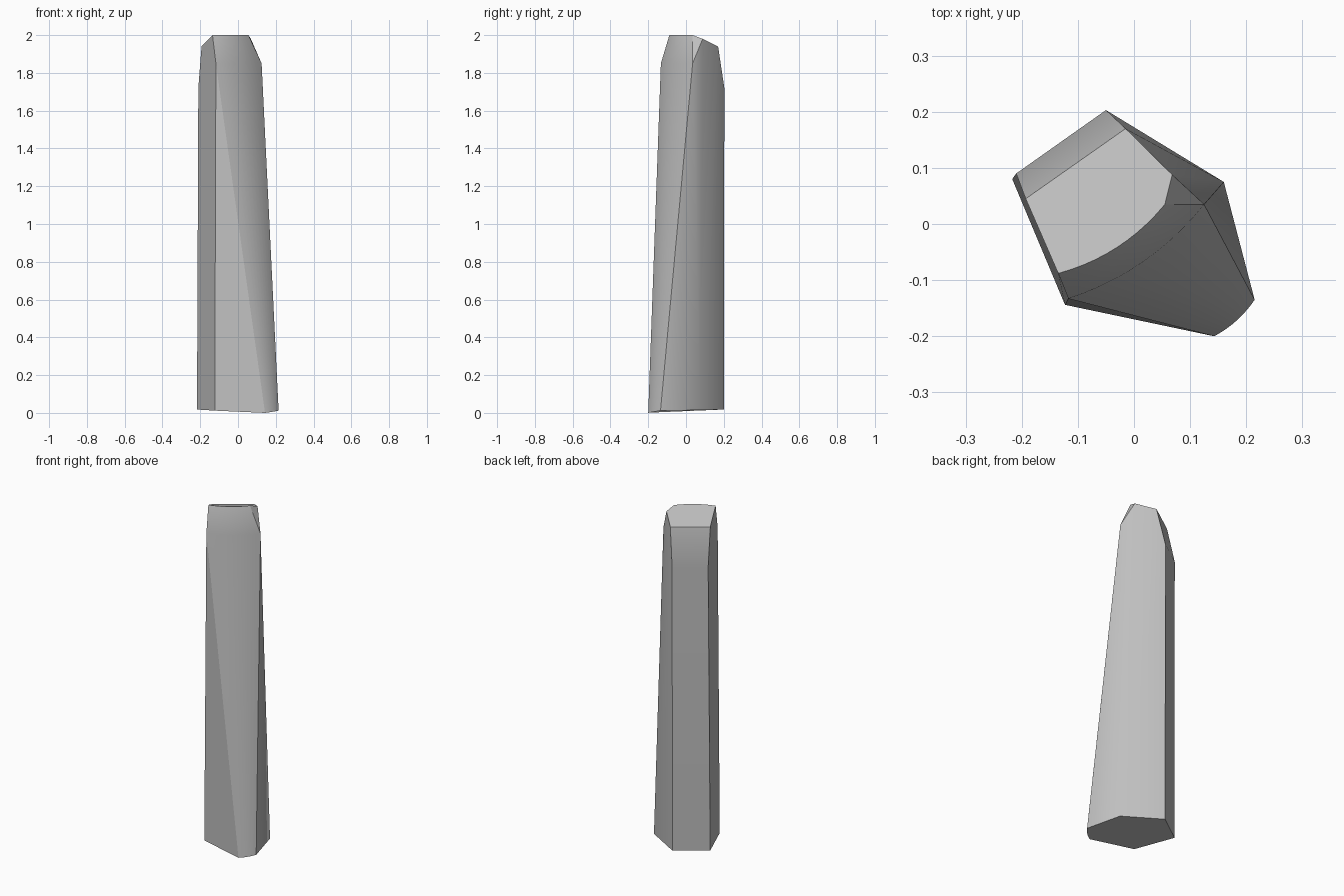
import bpy
import bmesh
from mathutils import Vector

cube = bpy.data.objects.get("Cube")
if cube:
    bpy.data.objects.remove(cube, do_unlink=True)

stone = bpy.data.materials.new("grey stone")
stone.use_nodes = True
stone.diffuse_color = (0.52, 0.52, 0.52, 1)
stone.node_tree.nodes["Principled BSDF"].inputs["Base Color"].default_value = (0.52, 0.52, 0.52, 1)

# Corners of the base, the shoulder and the crown
corners = {
    "base_left": (-0.217, 0.08, 0.018), "base_front": (-0.123, -0.144, 0.012),
    "base_toe": (0.143, -0.2, 0.0), "base_right": (0.215, -0.135, 0.012),
    "base_side": (0.16, 0.075, 0.015), "base_back": (-0.05, 0.2, 0.018),
    "mid_left": (-0.21, 0.09, 1.72), "mid_back": (-0.05, 0.203, 1.72),
    "mid_front": (-0.117, -0.133, 1.85), "mid_right": (0.125, 0.035, 1.85),
    "top_left": (-0.193, 0.045, 1.94), "top_back": (-0.015, 0.17, 1.94),
    "top_side": (0.068, 0.088, 1.98), "top_right": (0.055, 0.035, 2.0),
    "top_front": (-0.135, -0.088, 2.0),
}

bm = bmesh.new()
patch = bm.faces.layers.int.new("patch")
v = {name: bm.verts.new(co) for name, co in corners.items()}


def face(patch_id, verts):
    f = bm.faces.new(verts)
    f[patch] = patch_id
    f.smooth = True


def named(patch_id, names):
    face(patch_id, [v[n] for n in names.split()])


def bowed_row(start, end, bulge, steps=10):
    """Row of vertices from start to end, bowed outwards in plan."""
    a, b = v[start].co, v[end].co
    side = Vector((b.y - a.y, a.x - b.x, 0)).normalized()
    row = [v[start]]
    for i in range(1, steps):
        t = i / steps
        row.append(bm.verts.new(a.lerp(b, t) + side * bulge * 4 * t * (1 - t)))
    return row + [v[end]]


# Curved front, from base to shoulder to crown
base_row = bowed_row("base_toe", "base_right", 0.006)
mid_row = bowed_row("mid_front", "mid_right", 0.022)
top_row = bowed_row("top_front", "top_right", 0.018)
for low, high in ((base_row, mid_row), (mid_row, top_row)):
    for i in range(len(low) - 1):
        face(0, (low[i], low[i + 1], high[i + 1], high[i]))

# Flat flanks
named(1, "base_front base_toe mid_front")
named(2, "base_left base_front mid_front top_front top_left mid_left")
named(3, "base_back base_left mid_left mid_back")
named(3, "mid_back mid_left top_left top_back")
named(4, "base_right base_side mid_right")
named(4, "base_side top_back top_side mid_right")
named(4, "base_side base_back mid_back top_back")
named(5, "mid_right top_side top_right")

# Sloping crown and base
face(6, top_row + [v["top_side"], v["top_back"], v["top_left"]])
face(7, base_row[::-1] + [v["base_front"], v["base_left"], v["base_back"], v["base_side"]])

bmesh.ops.recalc_face_normals(bm, faces=bm.faces)
for e in bm.edges:
    e.smooth = len({f[patch] for f in e.link_faces}) == 1
bm.faces.layers.int.remove(patch)

mesh = bpy.data.meshes.new("stone_pillar")
bm.to_mesh(mesh)
bm.free()
mesh.materials.append(stone)
pillar = bpy.data.objects.new("stone_pillar", mesh)
bpy.context.collection.objects.link(pillar)

# Keep broad faces flat while the shoulders stay soft
soft = pillar.modifiers.new("soft_shoulders", "WEIGHTED_NORMAL")
soft.keep_sharp = True
